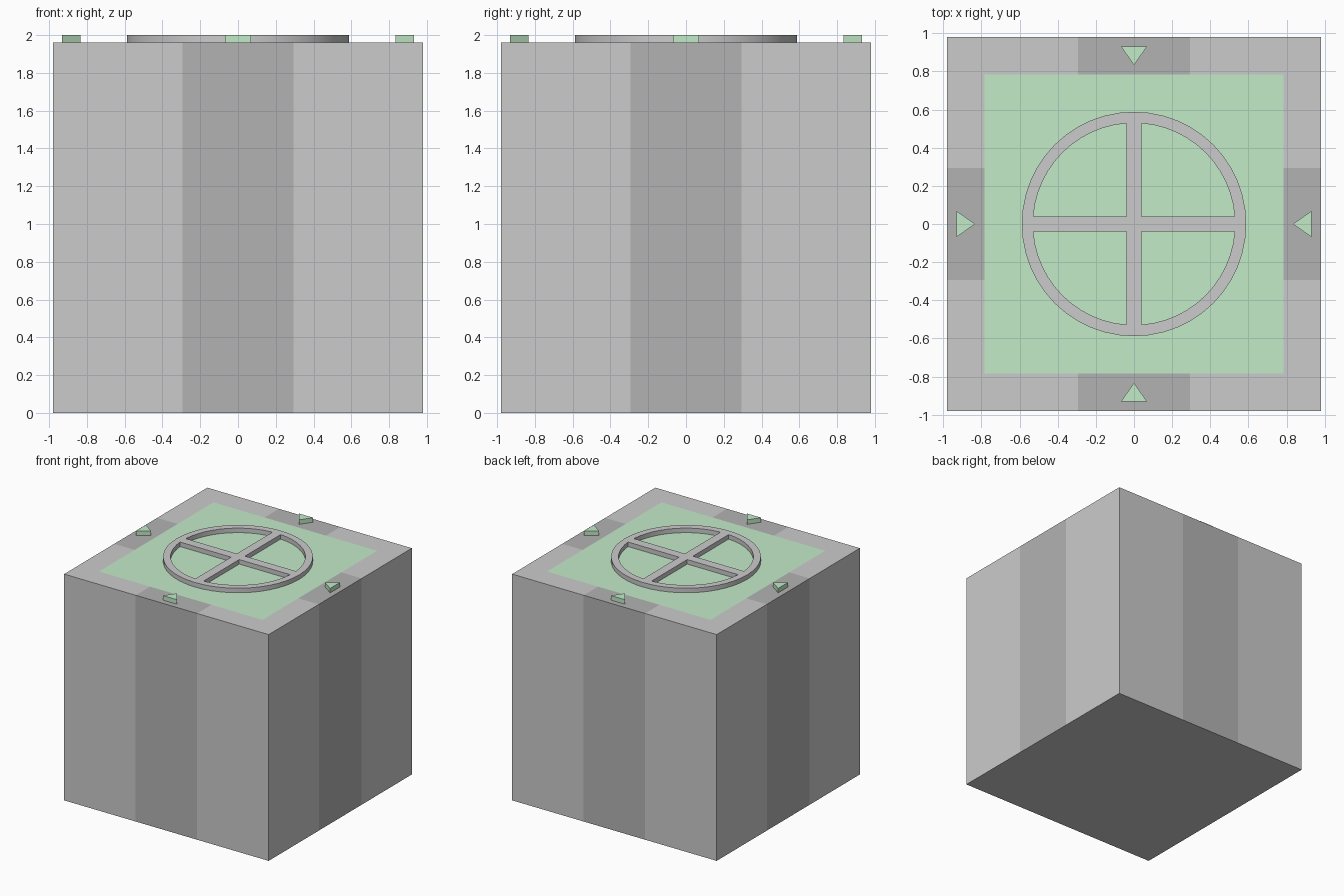
import bpy, bmesh
from math import sin, cos, pi, asin
from mathutils import Matrix, Vector

if "Cube" in bpy.data.objects:
    bpy.data.objects.remove(bpy.data.objects["Cube"])

U = 2 / 51                 # model grid unit
HALF = 25 * U              # half width of the block
TOP = 50 * U               # top of the block
RAISE = U                  # height of the raised details
STRIPE, PANEL = 7.5 * U, 20 * U


def material(name, rgb):
    m = bpy.data.materials.new(name)
    m.diffuse_color = (*rgb, 1)
    m.use_nodes = True
    m.node_tree.nodes["Principled BSDF"].inputs["Base Color"].default_value = m.diffuse_color
    return m


grey = material("light_grey", (0.7, 0.7, 0.7))
dark = material("dark_grey", (0.45, 0.45, 0.45))
green = material("green", (0.55, 0.83, 0.58))


def add_object(name, data, *mats):
    ob = bpy.data.objects.new(name, data)
    bpy.context.collection.objects.link(ob)
    for m in mats:
        data.materials.append(m)
    return ob


# Block: cube cut along the stripe and panel borders, faces painted by position
bm = bmesh.new()
bmesh.ops.create_cube(bm, size=1, matrix=Matrix.Translation((0, 0, TOP / 2))
                      @ Matrix.Diagonal((2 * HALF, 2 * HALF, TOP, 1)))
for axis in (Vector((1, 0, 0)), Vector((0, 1, 0))):
    for d in (-PANEL, -STRIPE, STRIPE, PANEL):
        bmesh.ops.bisect_plane(bm, geom=bm.verts[:] + bm.edges[:] + bm.faces[:],
                               plane_co=axis * d, plane_no=axis)
bm.normal_update()
for f in bm.faces:
    c = f.calc_center_median()
    if f.normal.z < -0.5:
        continue
    if f.normal.z > 0.5 and max(abs(c.x), abs(c.y)) < PANEL:
        f.material_index = 2
    elif min(abs(c.x), abs(c.y)) < STRIPE:
        f.material_index = 1
mesh = bpy.data.meshes.new("block")
bm.to_mesh(mesh)
bm.free()
add_object("block", mesh, grey, dark, green)


# Raised wheel: circle outline with four quarter openings, extruded
def add_loop(curve, points):
    s = curve.splines.new('POLY')
    s.points.add(len(points) - 1)
    for p, (x, y) in zip(s.points, points):
        p.co = (x, y, 0, 1)
    s.use_cyclic_u = True


R_OUT, R_IN, BAR = 15 * U, 13.5 * U, U
curve = bpy.data.curves.new("wheel", 'CURVE')
curve.dimensions = '2D'
curve.fill_mode = 'BOTH'
curve.extrude = RAISE / 2
N = 48
add_loop(curve, [(R_OUT * cos(2 * pi * i / N), R_OUT * sin(2 * pi * i / N)) for i in range(N)])
a0 = asin(BAR / R_IN)
angles = [a0 + (pi / 2 - 2 * a0) * i / 12 for i in range(13)]
quarter = [(BAR, BAR)] + [(R_IN * cos(a), R_IN * sin(a)) for a in angles]
for q in range(4):
    c, s = round(cos(q * pi / 2)), round(sin(q * pi / 2))
    add_loop(curve, [(c * x - s * y, s * x + c * y) for x, y in quarter])
wheel = add_object("wheel", curve, grey)
wheel.location.z = TOP + RAISE / 2
bpy.context.view_layer.objects.active = wheel
wheel.select_set(True)
bpy.ops.object.convert(target='MESH')
bpy.ops.object.shade_smooth_by_angle()

# Four arrows pointing to the centre
for i, side in enumerate(("back", "left", "front", "right")):
    bm = bmesh.new()
    tri = [(-1.75 * U, 23.75 * U), (0, 21.25 * U), (1.75 * U, 23.75 * U)]
    base = bm.faces.new([bm.verts.new((x, y, TOP)) for x, y in tri])
    ext = bmesh.ops.extrude_face_region(bm, geom=[base], use_keep_orig=True)
    bmesh.ops.translate(bm, vec=(0, 0, RAISE),
                        verts=[v for v in ext['geom'] if isinstance(v, bmesh.types.BMVert)])
    bmesh.ops.recalc_face_normals(bm, faces=bm.faces[:])
    mesh = bpy.data.meshes.new("arrow_" + side)
    bm.to_mesh(mesh)
    bm.free()
    add_object("arrow_" + side, mesh, green).rotation_euler.z = i * pi / 2
